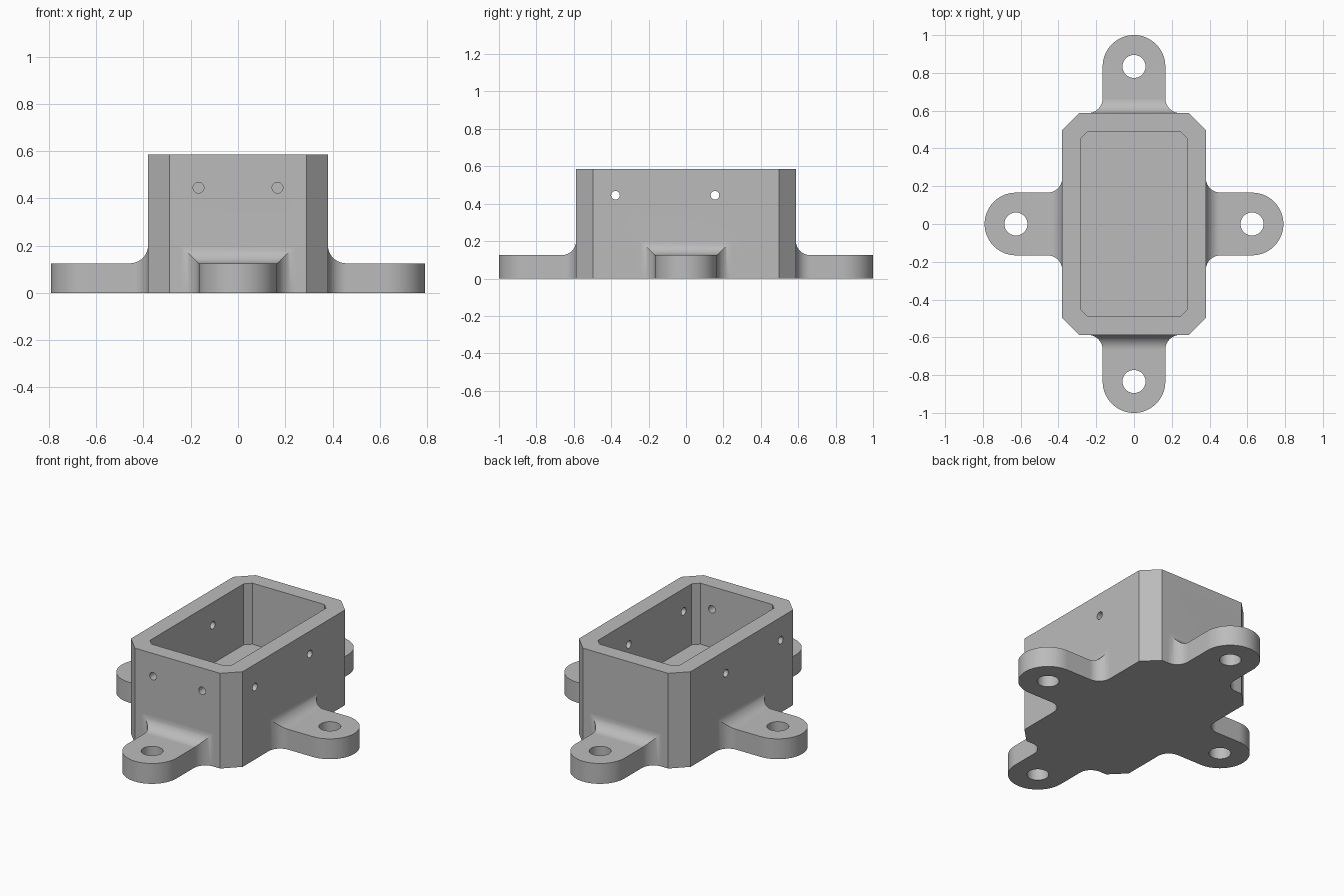
import bpy, bmesh, math
from mathutils import Matrix

cube = bpy.data.objects.get("Cube")
if cube:
    bpy.data.objects.remove(cube, do_unlink=True)

HALF_X, HALF_Y, HEIGHT = 0.38, 0.587, 0.585
FLOOR = 0.21
LUG_R, LUG_H, FILLET, BOLT_R = 0.166, 0.125, 0.078, 0.061
PIN_R, PIN_Z = 0.023, 0.445

grey = bpy.data.materials.new("plain grey")
grey.use_nodes = True
GREY = (0.5, 0.5, 0.5, 1)
grey.diffuse_color = GREY
grey.node_tree.nodes["Principled BSDF"].inputs["Base Color"].default_value = GREY


def make_object(name, bm):
    bmesh.ops.remove_doubles(bm, verts=bm.verts, dist=1e-5)
    bmesh.ops.recalc_face_normals(bm, faces=bm.faces)
    mesh = bpy.data.meshes.new(name)
    bm.to_mesh(mesh)
    bm.free()
    mesh.materials.append(grey)
    obj = bpy.data.objects.new(name, mesh)
    bpy.context.collection.objects.link(obj)
    return obj


def chamfered_block(name, hx, hy, cut, z0, z1):
    """Upright block whose four vertical corners are cut at 45 degrees."""
    bm = bmesh.new()
    quarter = [(hx, hy - cut), (hx - cut, hy)]
    outline = quarter + [(-x, y) for x, y in reversed(quarter)]
    outline += [(-x, -y) for x, y in outline]
    face = bm.faces.new([bm.verts.new((x, y, z0)) for x, y in outline])
    top = bmesh.ops.extrude_face_region(bm, geom=[face])["geom"]
    bmesh.ops.translate(bm, vec=(0, 0, z1 - z0),
                        verts=[v for v in top if isinstance(v, bmesh.types.BMVert)])
    return make_object(name, bm)


def cylinder(name, radius, length, place, sides=32):
    bm = bmesh.new()
    bmesh.ops.create_cone(bm, cap_ends=True, segments=sides, radius1=radius,
                          radius2=radius, depth=length, matrix=place)
    return make_object(name, bm)


def lug(name, wall, centre, turn):
    """Loft of rectangles going outward: fillet at the wall, then a round end."""
    stations = [(wall - 0.05, LUG_R + FILLET, LUG_H + FILLET)]
    for i in range(11):
        a = math.pi / 2 * i / 10
        grow = FILLET * (1 - math.sin(a))
        stations.append((wall + FILLET * (1 - math.cos(a)), LUG_R + grow, LUG_H + grow))
    for i in range(17):
        a = math.pi / 2 * i / 16
        stations.append((centre + LUG_R * math.sin(a), LUG_R * math.cos(a), LUG_H))
    bm = bmesh.new()
    rings = [[bm.verts.new(p) for p in ((t, -w, 0), (t, w, 0), (t, w, h), (t, -w, h))]
             for t, w, h in stations]
    bm.faces.new(rings[0])
    for a, b in zip(rings, rings[1:]):
        for k in range(4):
            n = (k + 1) % 4
            bm.faces.new((a[k], a[n], b[n], b[k]))
    bm.faces.new(rings[-1])
    bmesh.ops.dissolve_degenerate(bm, dist=1e-5, edges=bm.edges)
    bmesh.ops.transform(bm, matrix=Matrix.Rotation(turn, 4, "Z"), verts=bm.verts)
    return make_object(name, bm)


def combine(target, tool, operation):
    mod = target.modifiers.new(operation, "BOOLEAN")
    mod.operation, mod.object, mod.solver = operation, tool, "EXACT"
    bpy.context.view_layer.objects.active = target
    bpy.ops.object.modifier_apply(modifier=mod.name)
    bpy.data.objects.remove(tool, do_unlink=True)


# Main box
housing = chamfered_block("housing", HALF_X, HALF_Y, 0.09, 0, HEIGHT)

# Four mounting lugs, each with a bolt hole
for i in range(4):
    wall, centre = ((HALF_X, 0.625), (HALF_Y, 0.834))[i % 2]
    turn = i * math.pi / 2
    combine(housing, lug("mounting_lug", wall, centre, turn), "UNION")
    spot = Matrix.Rotation(turn, 4, "Z") @ Matrix.Translation((centre, 0, 0))
    combine(housing, cylinder("bolt_hole", BOLT_R, 1, spot, 48), "DIFFERENCE")

# Open cavity
combine(housing, chamfered_block("cavity", 0.28, 0.49, 0.035, FLOOR, 1), "DIFFERENCE")

# Pin holes: two pairs through both long sides, two through the front wall
for y in (-0.377, 0.155):
    place = Matrix.Translation((0, y, PIN_Z)) @ Matrix.Rotation(math.pi / 2, 4, "Y")
    combine(housing, cylinder("side_pin_hole", PIN_R, 1, place), "DIFFERENCE")
for x in (-0.167, 0.167):
    place = Matrix.Translation((x, -HALF_Y, PIN_Z)) @ Matrix.Rotation(math.pi / 2, 4, "X")
    combine(housing, cylinder("front_pin_hole", PIN_R, 0.4, place), "DIFFERENCE")

# Smooth curves, crisp edges, flat walls
bpy.ops.object.select_all(action="DESELECT")
housing.select_set(True)
bpy.context.view_layer.objects.active = housing
bpy.ops.object.shade_smooth_by_angle(angle=math.radians(30))
weighted = housing.modifiers.new("flat_walls", "WEIGHTED_NORMAL")
weighted.keep_sharp = True
